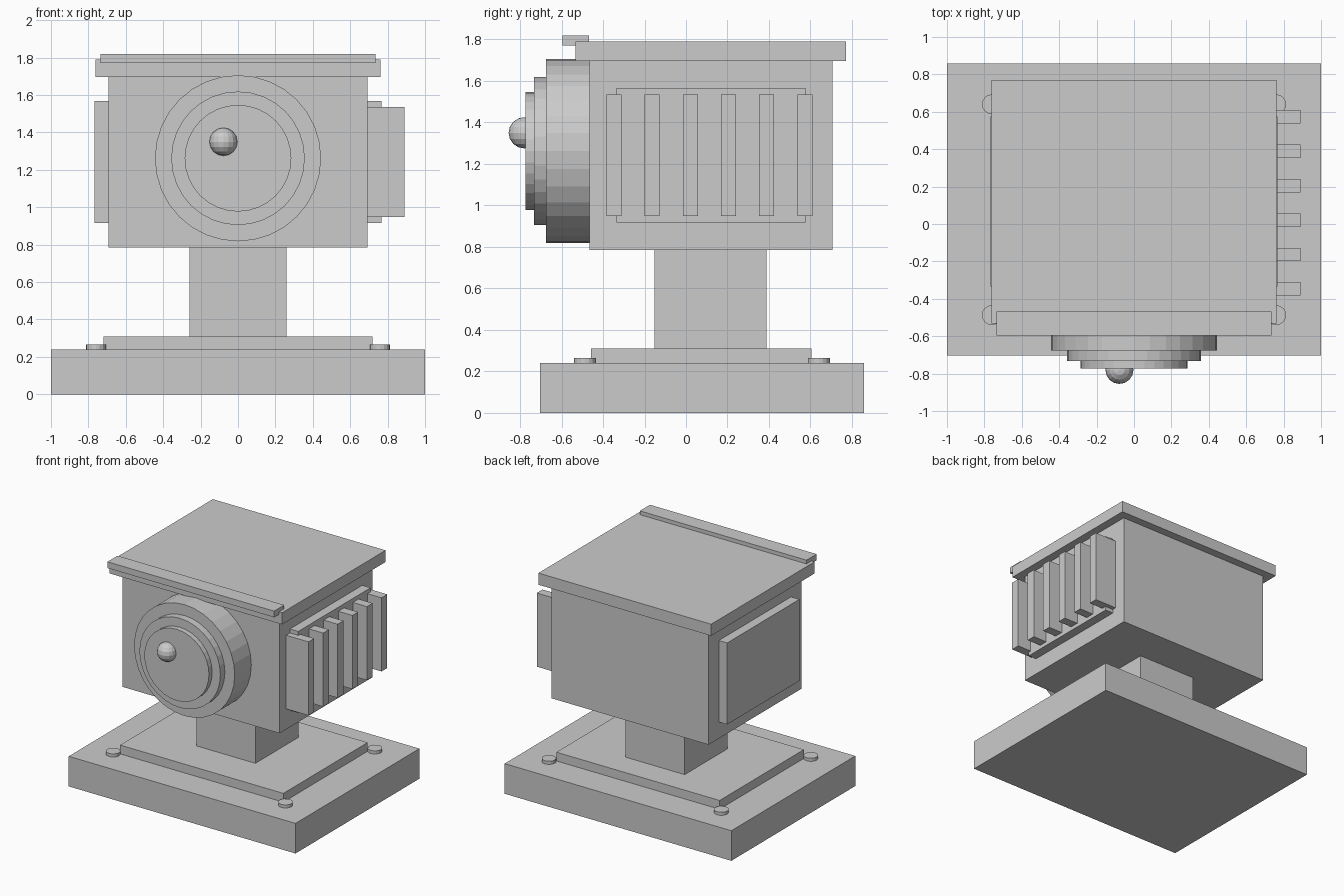
import bpy
from math import radians

default = bpy.data.objects.get("Cube")
if default:
    bpy.data.objects.remove(default, do_unlink=True)

grey = bpy.data.materials.new("plain_grey")
grey.use_nodes = True
COLOUR = (0.6, 0.6, 0.6, 1)
grey.diffuse_color = COLOUR
grey.node_tree.nodes["Principled BSDF"].inputs["Base Color"].default_value = COLOUR


def finish(name):
    obj = bpy.context.object
    obj.name = name
    obj.data.materials.append(grey)
    return obj


def box(name, x, y, z):
    """Box spanning the (low, high) range on each axis."""
    spans = (x, y, z)
    bpy.ops.mesh.primitive_cube_add(size=1, location=[(a + b) / 2 for a, b in spans])
    obj = finish(name)
    obj.scale = [b - a for a, b in spans]
    bpy.ops.object.transform_apply(location=False, rotation=False, scale=True)
    return obj


def disc(name, radius, depth, location, sides, tilt=0):
    bpy.ops.mesh.primitive_cylinder_add(vertices=sides, radius=radius, depth=depth,
                                        location=location, rotation=(radians(tilt), 0, 0))
    return finish(name)


# Base, plinth and column
box("base_slab", (-1, 1), (-0.704, 0.857), (0, 0.24))
box("plinth", (-0.72, 0.72), (-0.457, 0.605), (0.24, 0.31))
box("column", (-0.26, 0.26), (-0.152, 0.388), (0.31, 0.785))

# Bolts at the base corners
for side in (-1, 1):
    for end, y in (("front", -0.487), ("back", 0.64)):
        label = "left" if side > 0 else "right"
        disc(f"bolt_{end}_{label}", 0.053, 0.025, (side * 0.76, y, 0.2525), 16)

# Housing with lid and front lip
box("housing", (-0.693, 0.693), (-0.466, 0.705), (0.785, 1.697))
box("lid", (-0.762, 0.762), (-0.533, 0.771), (1.697, 1.79))
box("lid_lip", (-0.735, 0.735), (-0.595, -0.468), (1.77, 1.82))

# Stepped round front
steps = (("outer_ring", 0.444, -0.466, -0.675),
         ("middle_ring", 0.357, -0.675, -0.732),
         ("front_disc", 0.285, -0.732, -0.773))
for name, radius, back, front in steps:
    disc(name, radius, back - front, (0, (back + front) / 2, 1.262), 32, 90)

# Knob on the front disc
bpy.ops.mesh.primitive_uv_sphere_add(segments=16, ring_count=8, radius=0.075,
                                     location=(-0.078, -0.78, 1.35))
finish("knob")

# Side panels
for label, x in (("left", (0.693, 0.766)), ("right", (-0.766, -0.693))):
    box(f"side_panel_{label}", x, (-0.335, 0.576), (0.917, 1.567))

# Cooling fins on the left side
for i in range(6):
    y = -0.347 + i * 0.184
    box(f"fin_{i + 1}", (0.693, 0.89), (y - 0.036, y + 0.036), (0.948, 1.535))
